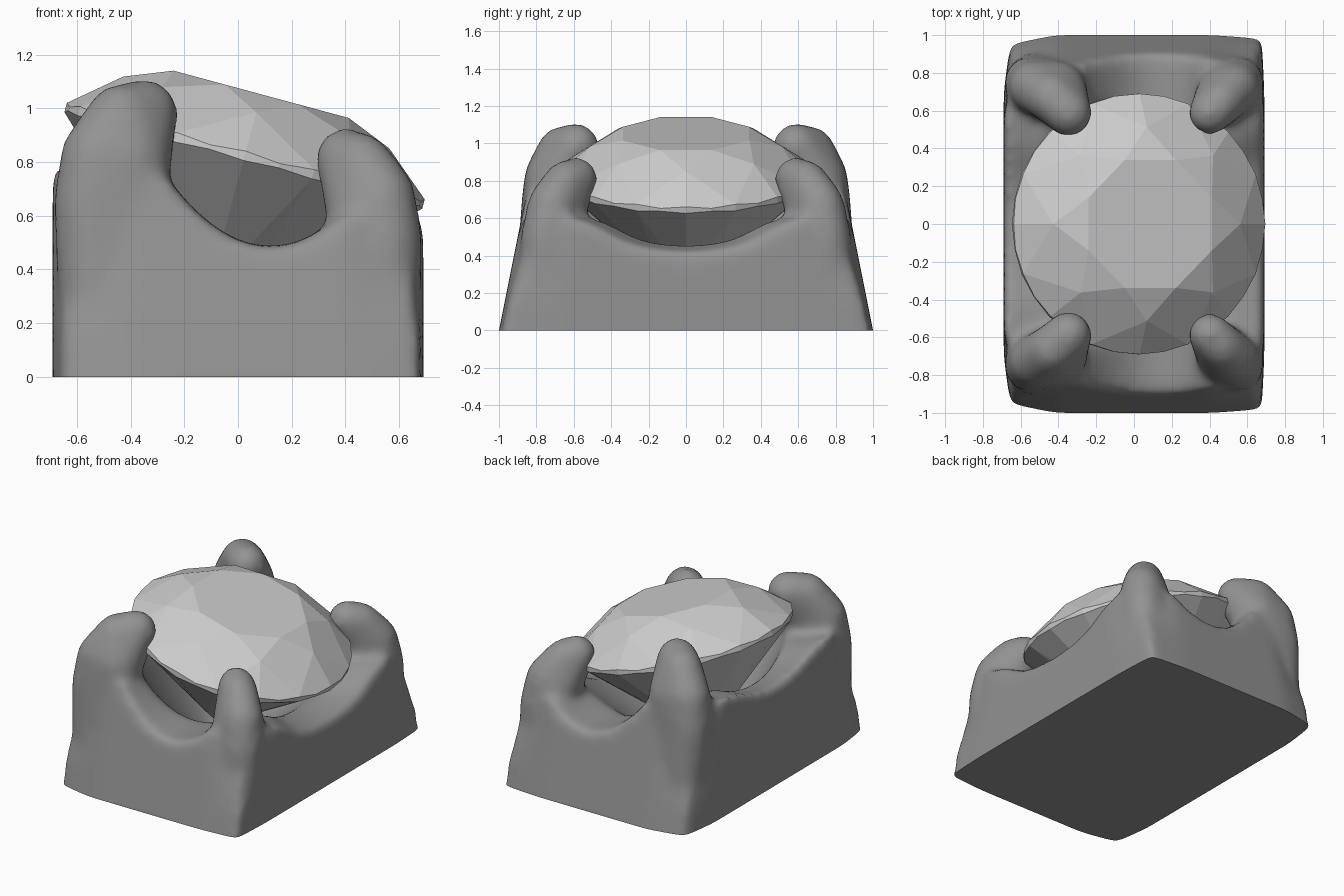
import bpy, bmesh, math
from mathutils import Vector, Matrix

if "Cube" in bpy.data.objects:
    bpy.data.objects.remove(bpy.data.objects["Cube"])

TILT = math.radians(15.1)
GEM_CENTRE = Vector((0.025, 0, 0.825))


def new_object(name, bm):
    mesh = bpy.data.meshes.new(name)
    bm.to_mesh(mesh)
    bm.free()
    ob = bpy.data.objects.new(name, mesh)
    bpy.context.collection.objects.link(ob)
    return ob


def evaluated_bmesh(ob):
    bm = bmesh.new()
    dg = bpy.context.evaluated_depsgraph_get()
    dg.update()
    bm.from_object(ob, dg)
    return bm


def smoothstep(a, b, v):
    t = min(max((v - a) / (b - a), 0), 1)
    return t * t * (3 - 2 * t)


# Tapered block whose top dips between the four corners
def rim_height(x, y):
    front = 0.485 + 1.75 * (x - 0.12) ** 2
    front = min(front, 0.74 if x < 0 else 0.60)
    side = 0.67 - 0.25 * (x + 0.69) / 1.38 + 0.4 * y * y
    w = smoothstep(0.35, 0.6, abs(y) / (abs(x) + abs(y) + 1e-6))
    return side * (1 - w) + front * w


bm = bmesh.new()
bmesh.ops.create_cube(bm, size=2)
bmesh.ops.subdivide_edges(bm, edges=bm.edges[:], cuts=31, use_grid_fill=True)
for v in bm.verts:
    u, y, t = v.co.x, v.co.y, (v.co.z + 1) / 2
    x = u * 0.69
    z = -0.2 + (rim_height(x, y) + 0.2) * t
    # corners round off more towards the top
    corner = max(0, (abs(u) - 0.6) / 0.4) * max(0, (abs(y) - 0.7) / 0.3)
    pull = 1 - corner * ((0.05 if x < 0 else 0.02) + 0.09 * smoothstep(0.1, 0.7, z))
    v.co = (x * pull, y * pull * (1 - 0.2 * z), z)
block = new_object("block", bm)

# Funnel-shaped bowl hollowed out under the stone
bm = bmesh.new()
bmesh.ops.create_uvsphere(bm, u_segments=48, v_segments=24, radius=1)
for v in bm.verts:
    r = math.hypot(v.co.x, v.co.y)
    if r > 1e-4:
        want = 1.15 * (r if v.co.z >= 0 else (1 + v.co.z) ** 0.7)
        v.co.x *= want / r
        v.co.y *= want / r
bm.transform(Matrix.Translation(GEM_CENTRE) @ Matrix.Rotation(TILT, 4, 'Y')
             @ Matrix.Diagonal((0.60, 0.77, 0.72, 1)))
bowl = new_object("bowl_cutter", bm)
bowl.hide_render = True
cut = block.modifiers.new("bowl", 'BOOLEAN')
cut.operation = 'DIFFERENCE'
cut.solver = 'EXACT'
cut.object = bowl
setting_bm = evaluated_bmesh(block)
bpy.data.objects.remove(block)
bpy.data.objects.remove(bowl)


# Prongs: rounded hulls around groups of spheres
def add_hull(target, balls, side):
    hull = bmesh.new()
    n = 220
    for x, y, z, r in balls:
        for i in range(n):
            c = 1 - 2 * (i + 0.5) / n
            s, a = math.sqrt(1 - c * c), i * 2.399963
            p = Vector((s * math.cos(a), s * math.sin(a), c)) * (r + 0.02)
            hull.verts.new(Vector((x, y * side, z)) + p)
    bmesh.ops.convex_hull(hull, input=hull.verts[:])
    loose = [v for v in hull.verts if not v.link_faces]
    bmesh.ops.delete(hull, geom=loose, context='VERTS')
    bmesh.ops.recalc_face_normals(hull, faces=hull.faces[:])
    mesh = bpy.data.meshes.new("hull")
    hull.to_mesh(mesh)
    hull.free()
    target.from_mesh(mesh)
    bpy.data.meshes.remove(mesh)


# root, bend, knuckle, arch, tip, shoulder as (x, y, z, radius)
tall_prong = [(-.53, .77, .30, .12), (-.55, .745, .64, .12), (-.525, .725, .82, .12),
              (-.435, .665, .965, .11), (-.345, .585, .985, .105), (-.41, .70, .80, .145)]
short_prong = [(.54, .76, .25, .12), (.55, .745, .50, .12), (.53, .715, .67, .115),
               (.46, .645, .79, .10), (.40, .585, .815, .095), (.475, .69, .62, .13)]
for root, bend, knuckle, arch, tip, shoulder in (tall_prong, short_prong):
    for side in (-1, 1):
        for pair in ((root, bend), (bend, knuckle), (knuckle, arch), (arch, tip)):
            add_hull(setting_bm, pair + (shoulder,), side)

# Fuse and soften the setting, then slice the base flat
rough = new_object("rough_setting", setting_bm)
remesh = rough.modifiers.new("fuse", 'REMESH')
remesh.mode = 'VOXEL'
remesh.voxel_size = 0.025
soft = rough.modifiers.new("soften", 'SMOOTH')
soft.factor = 0.5
soft.iterations = 22
bm = evaluated_bmesh(rough)
bpy.data.objects.remove(rough)
bmesh.ops.bisect_plane(bm, geom=bm.verts[:] + bm.edges[:] + bm.faces[:],
                       plane_co=(0, 0, 0), plane_no=(0, 0, 1), clear_inner=True)
bmesh.ops.edgeloop_fill(bm, edges=[e for e in bm.edges if e.is_boundary])
bmesh.ops.recalc_face_normals(bm, faces=bm.faces[:])
for f in bm.faces:
    f.smooth = True
setting = new_object("prong_setting", bm)
setting.data.set_sharp_from_angle(angle=math.radians(50))
dark = bpy.data.materials.new("dark_metal")
dark.diffuse_color = (0.29, 0.29, 0.29, 1)
dark.use_nodes = True
dark.node_tree.nodes["Principled BSDF"].inputs["Base Color"].default_value = dark.diffuse_color
setting.data.materials.append(dark)

# Round brilliant-cut stone, tilted towards +x
bm = bmesh.new()


def ring(count, radius, z, offset=0.0):
    pts = []
    for i in range(count):
        a = 2 * math.pi * (i + offset) / count
        h = z[i % 2] if isinstance(z, tuple) else z
        pts.append(bm.verts.new((radius * math.cos(a), radius * math.sin(a), h)))
    return pts


R, DEPTH = 0.69, 0.64
table = ring(8, 0.366, 0.235, 0.5)
star = ring(8, 0.513, 0.165)
upper = ring(32, R, (0.016, 0.004))
lower = ring(32, R, (-0.02, -0.012))
low_r = 0.17
low = ring(8, low_r, -0.02 - DEPTH * (1 - low_r * math.cos(math.pi / 8) / R))
culet = bm.verts.new((0, 0, -0.02 - DEPTH))
face = bm.faces.new
face(table)
for k in range(8):
    j, g = (k + 1) % 8, 4 * k
    face((table[k - 1], star[k], table[k]))
    face((table[k], star[k], upper[g + 2], star[j]))
    face((low[k], culet, low[j], lower[g + 2]))
    end = (g + 4) % 32
    for hub, rim in ((star, upper), (low, lower)):
        face((hub[k], rim[g], rim[g + 1], rim[g + 2]))
        face((hub[j], rim[g + 2], rim[g + 3], rim[end]))
for i in range(32):
    n = (i + 1) % 32
    face((upper[i], lower[i], lower[n], upper[n]))
bmesh.ops.recalc_face_normals(bm, faces=bm.faces[:])
bm.transform(Matrix.Translation(GEM_CENTRE) @ Matrix.Rotation(TILT, 4, 'Y'))
new_object("cut_stone", bm)
